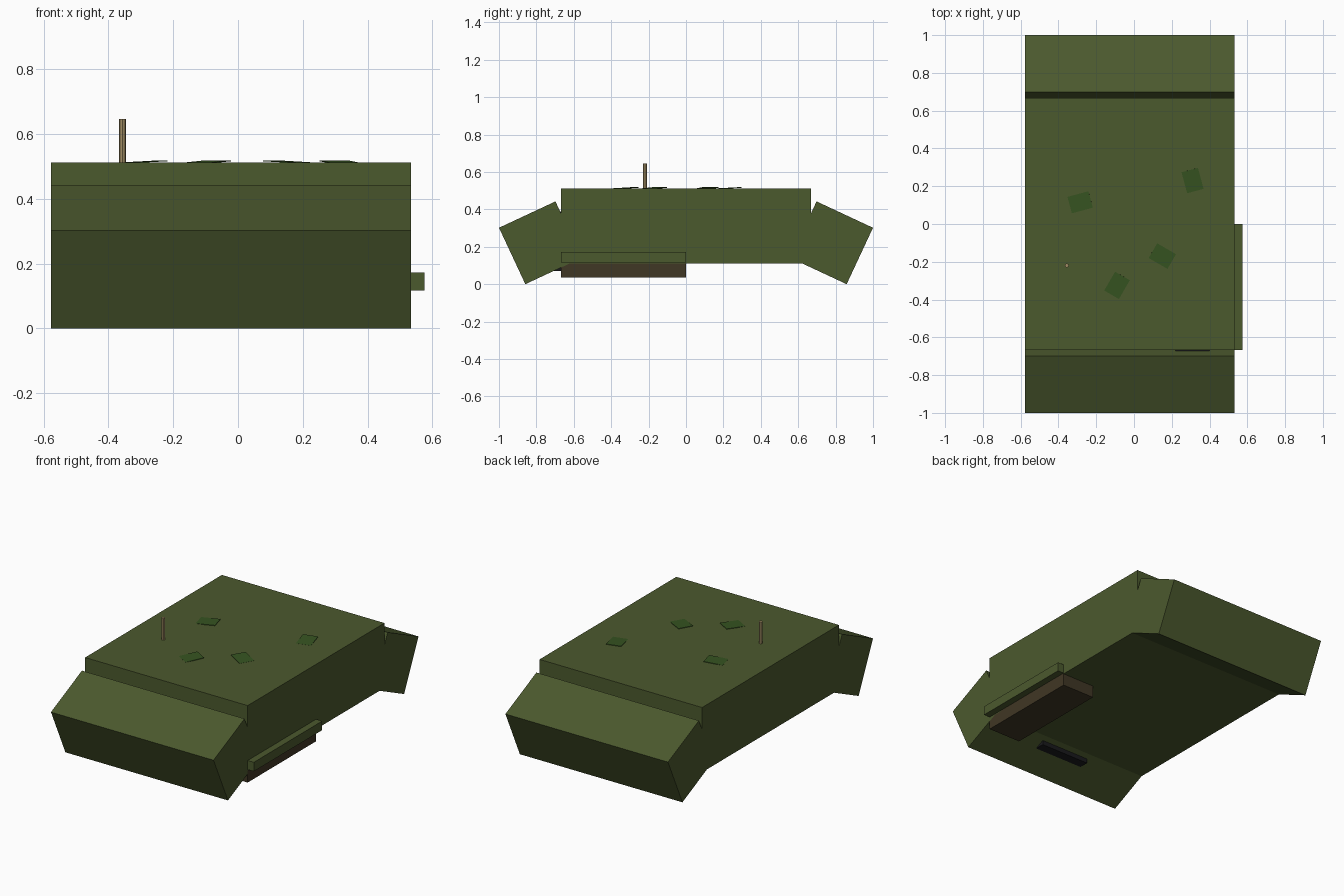
import bpy, math

if "Cube" in bpy.data.objects:
    bpy.data.objects.remove(bpy.data.objects["Cube"])

def mat(name, rgb):
    m = bpy.data.materials.new(name)
    m.diffuse_color = (*rgb, 1)
    m.use_nodes = True
    m.node_tree.nodes["Principled BSDF"].inputs["Base Color"].default_value = m.diffuse_color
    return m

GREEN = mat("olive_green", (.071, .10, .027))
LEAF = mat("leaf_green", (.037, .088, .015))
BROWN = mat("dark_brown", (.051, .038, .018))
TAN = mat("tan", (.36, .27, .13))
BLACK = mat("near_black", (.01, .01, .012))

def box(name, center, size, material, rot=(0, 0, 0)):
    bpy.ops.mesh.primitive_cube_add(size=1, location=center)
    o = bpy.context.object
    o.name = name
    o.scale = size
    o.rotation_euler = [math.radians(a) for a in rot]
    o.data.materials.append(material)
    return o

def span(name, x, y, z, material):
    return box(name, [(a + b) / 2 for a, b in (x, y, z)],
               [b - a for a, b in (x, y, z)], material)

X = (-.577, .533)

# main slab and the two tilted end blocks
span("main_body", X, (-.667, .667), (.112, .512), GREEN)
for name, s in (("front_block", -1), ("back_block", 1)):
    box(name, (sum(X) / 2, s * .7785, .2215), (X[1] - X[0], .333, .333),
        GREEN, (-s * 25, 0, 0))

# side ledge with the brown block beneath it
span("side_ledge", (.45, .575), (-.667, 0), (.117, .173), GREEN)
span("under_block", (.311, .533), (-.667, 0), (.037, .117), BROWN)

# dark strip under the front block and plate in the front gap
span("under_strip", (-.19, .145), (-.72, -.65), (.07, .12), BLACK)
span("front_plate", (.22, .40), (-.673, -.66), (.30, .39), BLACK)

# thin upright rod
bpy.ops.mesh.primitive_cylinder_add(vertices=8, radius=.011, depth=.14,
                                    location=(-.356, -.22, .576))
rod = bpy.context.object
rod.name = "rod"
rod.data.materials.append(TAN)

# scattered leaves, each tipped up at one end
leaves = [(-.285, .115, 15), (-.09, -.325, 60), (.31, .23, 105), (.15, -.17, 150)]
for i, (x, y, a) in enumerate(leaves):
    box(f"leaf_{i + 1}", (x, y, .514), (.115, .09, .003), LEAF, (0, -3, a))
